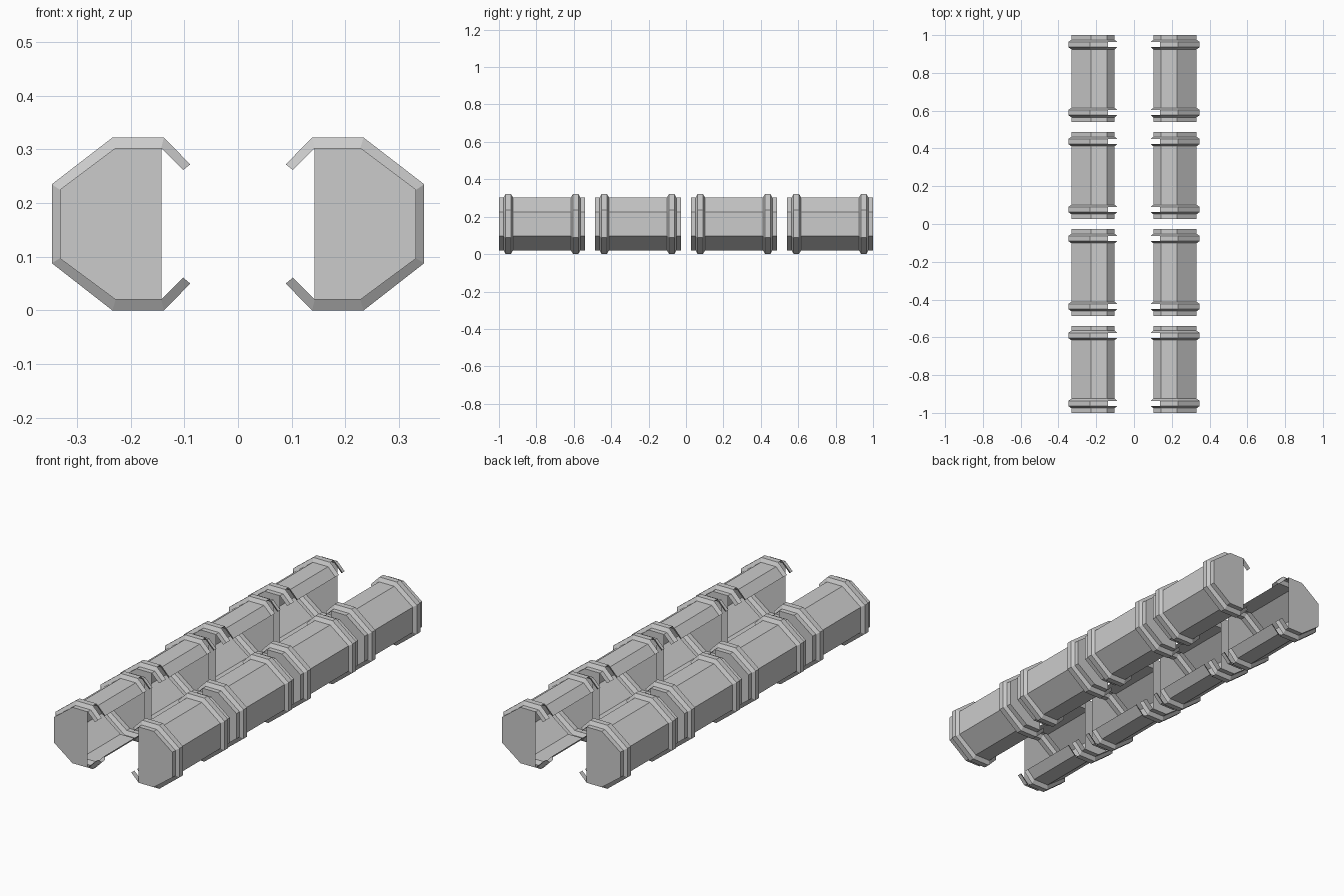
import bpy
import bmesh

if "Cube" in bpy.data.objects:
    bpy.data.objects.remove(bpy.data.objects["Cube"])

# Open octagonal cross-sections (x, z), from upper lip round the outside to lower lip
SHELL = [(0.102, 0.262), (0.143, 0.303), (0.228, 0.303), (0.332, 0.225),
         (0.332, 0.097), (0.228, 0.020), (0.143, 0.020), (0.102, 0.061)]
RIB = [(0.089, 0.272), (0.138, 0.322), (0.234, 0.322), (0.347, 0.235),
       (0.347, 0.088), (0.234, 0.0), (0.138, 0.0), (0.089, 0.051)]
# the lip of the rib tapers back toward the opening
SHELL[-1], RIB[-1] = (0.102, 0.061), (0.089, 0.050)

LENGTH, COUNT = 0.46, 4
PITCH = (2.0 - LENGTH) / (COUNT - 1)
RIB_IN, RIB_OUT, BEVEL = 0.025, 0.075, 0.011


def stations():
    """Sections along one segment: (y, profile)."""
    h = LENGTH / 2
    front = [(-h, SHELL), (-h + RIB_IN, SHELL), (-h + RIB_IN + BEVEL, RIB),
             (-h + RIB_OUT - BEVEL, RIB), (-h + RIB_OUT, SHELL)]
    return front + [(-y, p) for y, p in reversed(front)]


def make_segment(index):
    bm = bmesh.new()
    secs = stations()
    rings = [[bm.verts.new((x, y, z)) for x, z in prof] for y, prof in secs]
    last = len(SHELL) - 2
    # outer skin; the rib crowns are open across both lips
    for k in range(len(rings) - 1):
        a, b = rings[k], rings[k + 1]
        crown = secs[k][1] is RIB and secs[k + 1][1] is RIB
        for i in range(last + 1):
            if crown and i in (0, last):
                continue
            bm.faces.new((a[i], a[i + 1], b[i + 1], b[i]))
    # end plates, stopping short of the lips
    bm.faces.new(list(reversed(rings[0][1:-1])))
    bm.faces.new(rings[-1][1:-1])
    loose = [v for v in bm.verts if not v.link_faces]
    bmesh.ops.delete(bm, geom=loose, context='VERTS')

    name = f"channel_segment_{index + 1}"
    mesh = bpy.data.meshes.new(name)
    bm.to_mesh(mesh)
    bm.free()
    obj = bpy.data.objects.new(name, mesh)
    obj.location.y = -1.0 + LENGTH / 2 + index * PITCH
    bpy.context.collection.objects.link(obj)
    # opposite channel
    mirror = obj.modifiers.new("opposite_side", 'MIRROR')
    mirror.use_axis = (True, False, False)
    mirror.use_mirror_merge = False


for n in range(COUNT):
    make_segment(n)
